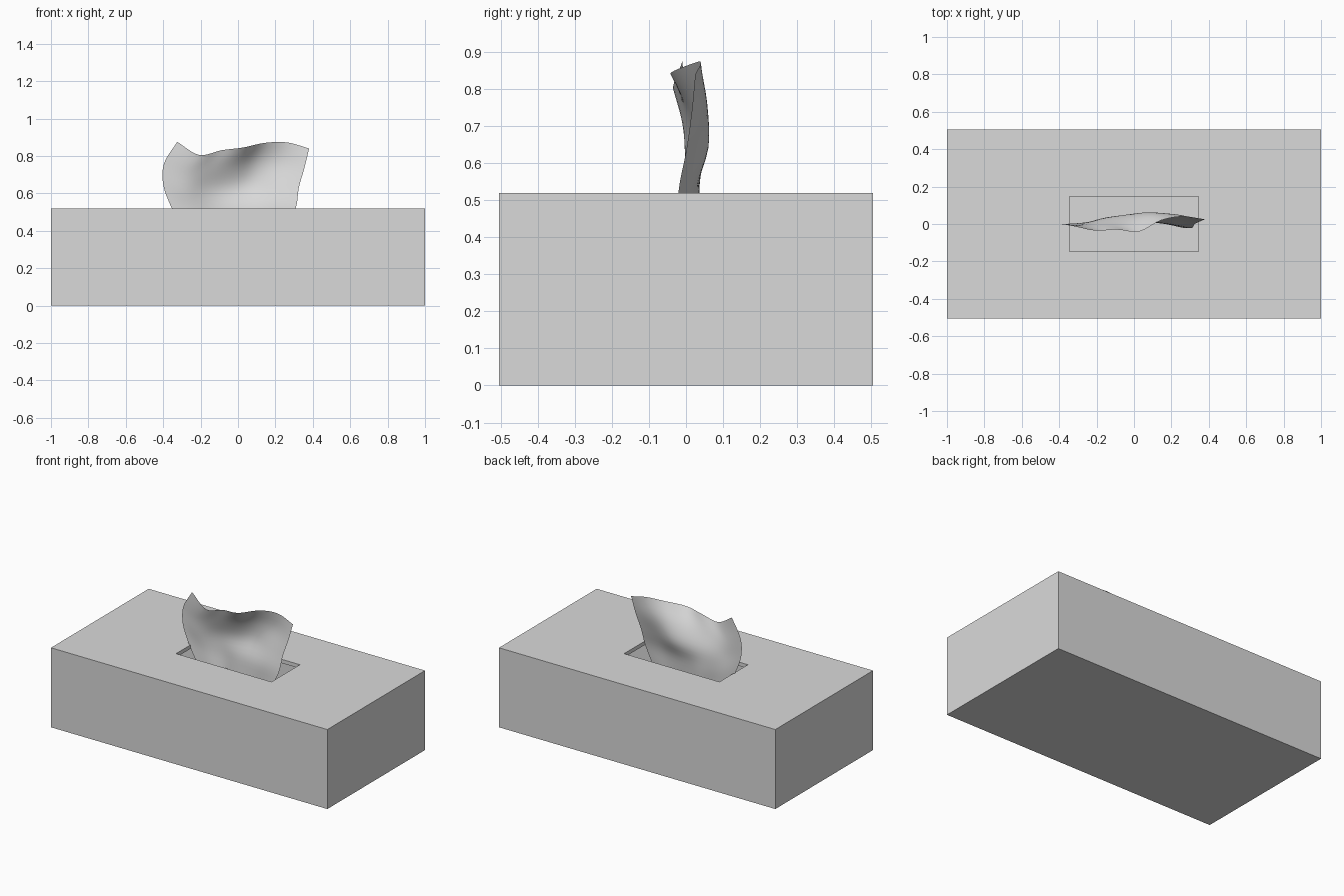
import bpy
import bmesh

cube = bpy.data.objects.get("Cube")
if cube:
    bpy.data.objects.remove(cube, do_unlink=True)


def make_material(name, value):
    mat = bpy.data.materials.new(name)
    mat.use_nodes = True
    color = (value, value, value, 1)
    mat.diffuse_color = color
    mat.node_tree.nodes["Principled BSDF"].inputs["Base Color"].default_value = color
    return mat


def finish(bm, name, mat, smooth=False):
    mesh = bpy.data.meshes.new(name)
    for face in bm.faces:
        face.smooth = smooth
    bm.to_mesh(mesh)
    bm.free()
    mesh.materials.append(mat)
    obj = bpy.data.objects.new(name, mesh)
    bpy.context.collection.objects.link(obj)
    return obj


def curve_at(values, t):
    """Smooth curve through evenly spaced values, with t from 0 to 1."""
    last = len(values) - 1
    i = min(int(t * last), last - 1)
    f = t * last - i
    b, c = values[i], values[i + 1]
    a = values[i - 1] if i > 0 else 2 * b - c
    d = values[i + 2] if i + 2 <= last else 2 * c - b
    return b + f / 2 * (c - a + f * (2 * a - 5 * b + 4 * c - d + f * (3 * (b - c) + d - a)))


light_gray = make_material("light gray", 0.7)

# Hollow box: rectangular rings from the outer base over the slot to the inner floor
HALF_X, HALF_Y, HEIGHT, WALL = 1.0, 0.505, 0.52, 0.025
SLOT_X, SLOT_Y = 0.345, 0.147
inner = (HALF_X - WALL, HALF_Y - WALL)
rings = [
    (HALF_X, HALF_Y, 0),
    (HALF_X, HALF_Y, HEIGHT),
    (SLOT_X, SLOT_Y, HEIGHT),
    (SLOT_X, SLOT_Y, HEIGHT - WALL),
    (*inner, HEIGHT - WALL),
    (*inner, WALL),
]
bm = bmesh.new()
loops = [[bm.verts.new((sx * x, sy * y, z))
          for sx, sy in ((-1, -1), (1, -1), (1, 1), (-1, 1))]
         for x, y, z in rings]
for low, high in zip(loops, loops[1:]):
    for i in range(4):
        j = (i + 1) % 4
        bm.faces.new((low[i], low[j], high[j], high[i]))
bm.faces.new(loops[0][::-1])
bm.faces.new(loops[-1])
bmesh.ops.recalc_face_normals(bm, faces=bm.faces)
finish(bm, "tissue_box", light_gray)

# Tissue sheet: side outlines, top outline and fold depth, from bottom to top
LEFT_EDGE = (-0.30, -0.36, -0.40, -0.395, -0.325)
RIGHT_EDGE = (0.26, 0.31, 0.325, 0.355, 0.38)
TOP_EDGE = (0.875, 0.805, 0.83, 0.845, 0.87, 0.872, 0.84)
BOTTOM = 0.42
FOLDS = (
    (0, 0.01, 0.03, 0.02, 0.01, 0, -0.02),
    (0, 0.01, 0.035, 0.03, 0.02, 0, -0.02),
    (0, 0, 0.03, 0.05, 0.06, 0.03, 0),
    (0, -0.01, 0, 0.02, 0.055, 0.05, 0.015),
    (-0.01, -0.035, -0.03, -0.04, 0.02, 0.04, 0.025),
)
COLS, ROWS = 30, 16
bm = bmesh.new()
grid = []
for r in range(ROWS + 1):
    v = r / ROWS
    left, right = curve_at(LEFT_EDGE, v), curve_at(RIGHT_EDGE, v)
    row = []
    for c in range(COLS + 1):
        u = c / COLS
        depth = curve_at([curve_at(fold, u) for fold in FOLDS], v)
        height = BOTTOM + (curve_at(TOP_EDGE, u) - BOTTOM) * v
        row.append(bm.verts.new((left + (right - left) * u, depth, height)))
    grid.append(row)
for low, high in zip(grid, grid[1:]):
    for c in range(COLS):
        bm.faces.new((low[c], low[c + 1], high[c + 1], high[c]))
finish(bm, "tissue_sheet", light_gray, smooth=True)
